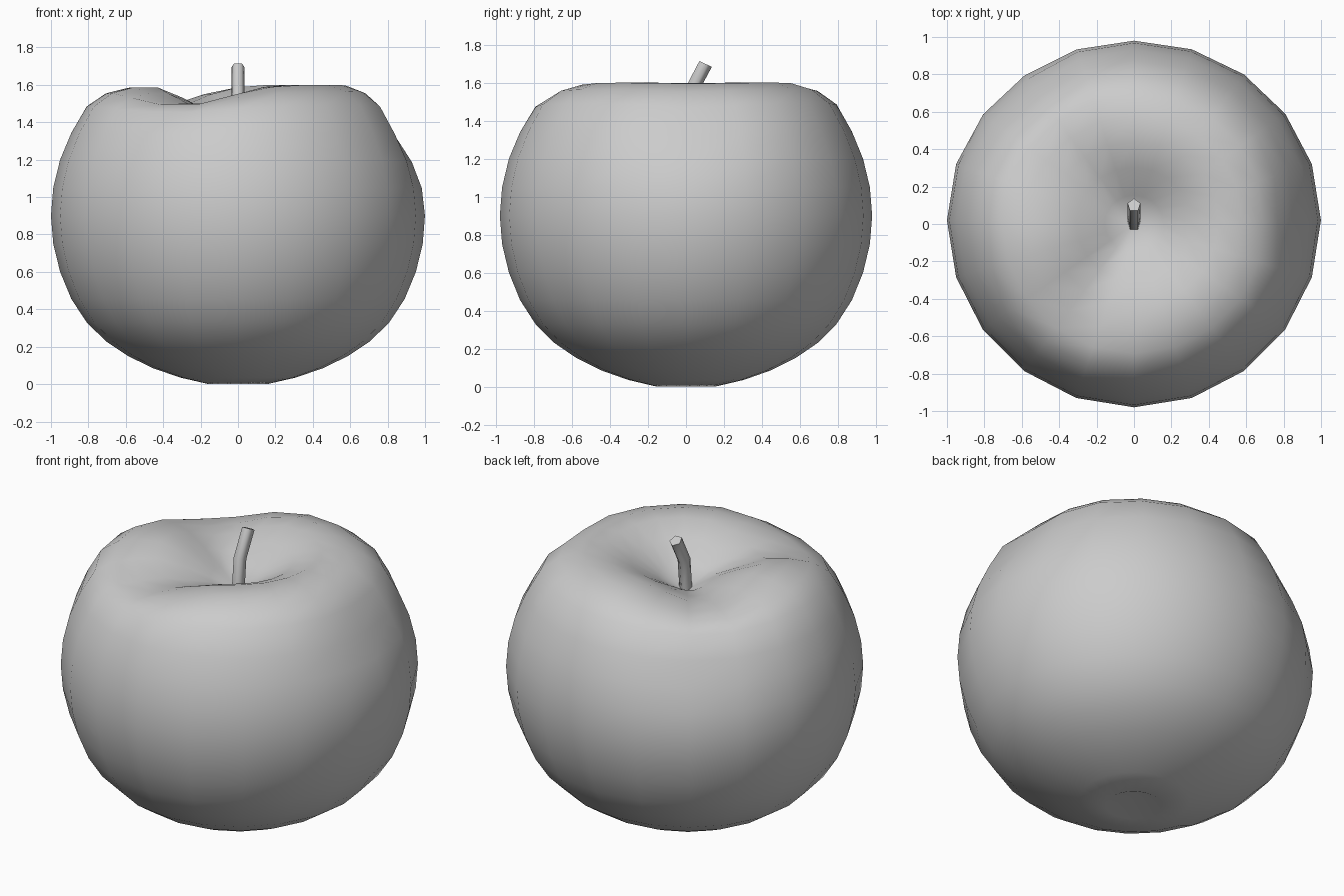
import bpy, bmesh, math
from mathutils import Vector

if "Cube" in bpy.data.objects:
    bpy.data.objects.remove(bpy.data.objects["Cube"])

SEG = 20


def loft(name, rings, closed_poles=None, flat_caps=False):
    """Skin rings of points; finish ends with pole points or with flat caps."""
    bm = bmesh.new()
    loops = [[bm.verts.new(p) for p in ring] for ring in rings]
    n = len(loops[0])
    for a, b in zip(loops, loops[1:]):
        for i in range(n):
            j = (i + 1) % n
            bm.faces.new((a[i], a[j], b[j], b[i])).smooth = True
    if closed_poles:
        lo, hi = (bm.verts.new(p) for p in closed_poles)
        for i in range(n):
            j = (i + 1) % n
            bm.faces.new((loops[0][j], loops[0][i], lo)).smooth = True
            bm.faces.new((loops[-1][i], loops[-1][j], hi)).smooth = True
    if flat_caps:
        bm.faces.new(loops[0][::-1])
        bm.faces.new(loops[-1])
    bmesh.ops.recalc_face_normals(bm, faces=bm.faces)
    me = bpy.data.meshes.new(name)
    bm.to_mesh(me)
    bm.free()
    ob = bpy.data.objects.new(name, me)
    bpy.context.collection.objects.link(ob)
    return ob


def bell(d, width):
    return math.exp(-0.5 * (d / width) ** 2)


# Fruit body: profile heights, ring k has radius sin(9k degrees)
heights = [0.0, 0.035, 0.085, 0.15, 0.23, 0.33, 0.455, 0.6, 0.75, 0.9,
           1.05, 1.2, 1.345, 1.49, 1.565, 1.6, 1.6, 1.54, 1.45]
# How strongly each upper ring follows the two grooves in the rim
groove = {12: 0.1, 13: 0.35, 14: 0.7, 15: 1.0, 16: 1.0, 17: 0.75, 18: 0.2}
# Shallow dents in the shoulder: centre, inward depth, size
dents = [(Vector((0.82, 0.05, 1.38)), 0.06, 0.17),
         (Vector((-0.58, 0.66, 1.28)), 0.05, 0.2)]

rings = []
for k, z in enumerate(heights):
    r = math.sin(math.radians(9 * (k + 1)))
    ring = []
    for i in range(SEG):
        deg = 360 * i / SEG
        c, s = math.cos(math.radians(deg)), math.sin(math.radians(deg))
        drop = 0.11 * (bell(deg - 136, 22) + bell(deg - 243, 21))
        p = Vector((r * c, r * (0.98 * s + 0.02 * c * c),
                    z - drop * groove.get(k, 0)))
        for centre, depth, size in dents:
            inward = (Vector((0, 0, 0.9)) - centre).normalized()
            p += inward * depth * bell((p - centre).length, size)
        ring.append(p)
    rings.append(ring)
loft("fruit_body", rings, closed_poles=((0, 0, 0.07), (0, 0, 1.36)))

# Stem: five-sided, upright then leaning to the back
path = [(0.0, 1.34, 0.0), (0.02, 1.55, 0.25), (0.1, 1.7, 0.45)]
stem = []
for y, z, tilt in path:
    ring = []
    for i in range(5):
        a = math.radians(90 + 72 * i)
        u, v = 0.036 * math.cos(a), 0.04 * math.sin(a)
        ring.append((u, y + v * math.cos(tilt), z - v * math.sin(tilt)))
    stem.append(ring)
loft("stem", stem, flat_caps=True)
